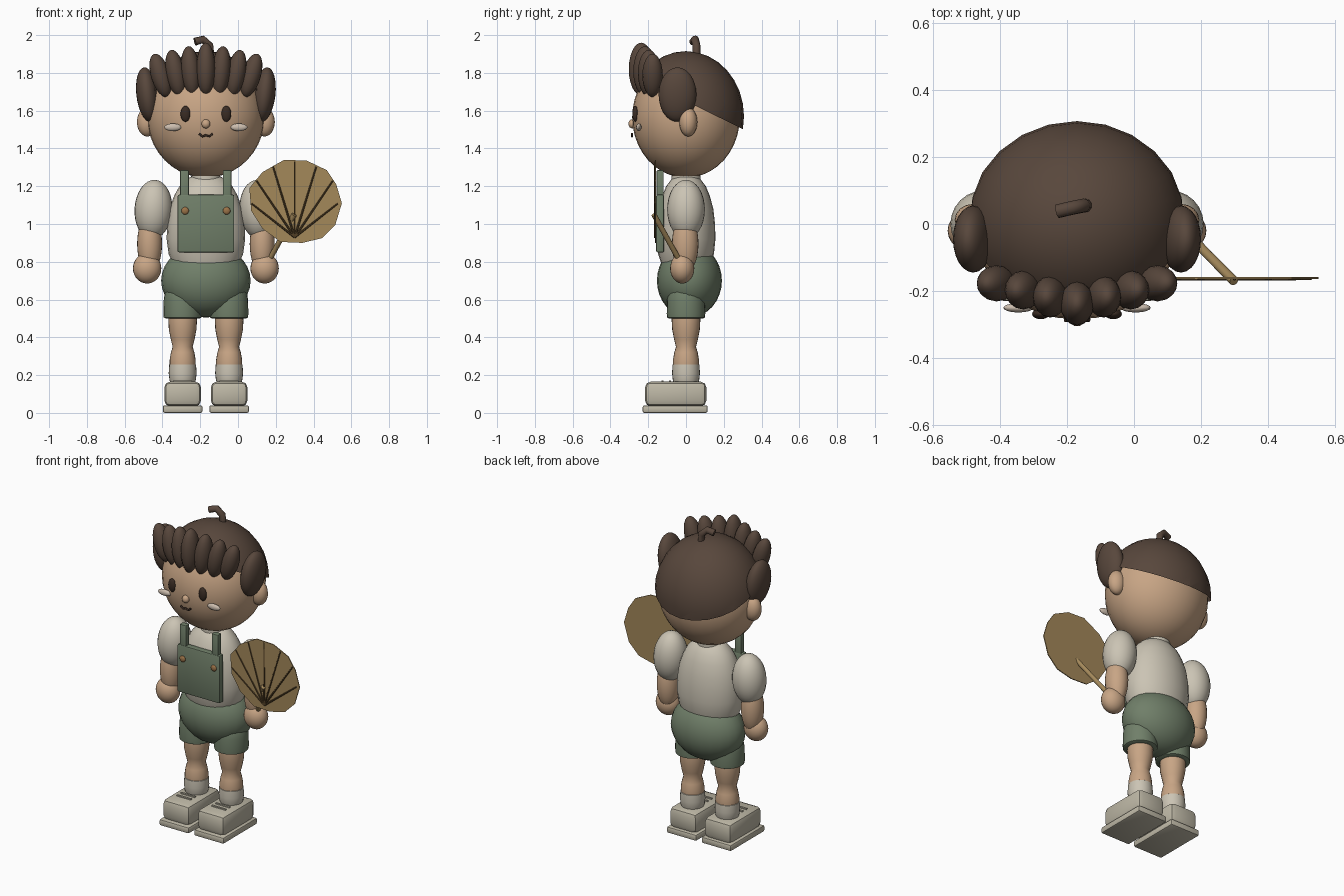
import bpy, bmesh, math
from mathutils import Vector, Matrix

if "Cube" in bpy.data.objects:
    bpy.data.objects.remove(bpy.data.objects["Cube"])

CX = -0.17  # centre line of the figure (the fan sticks out to +x)


def material(name, r, g, b):
    m = bpy.data.materials.new(name)
    lin = [((c / 255 + 0.055) / 1.055) ** 2.4 for c in (r, g, b)]
    m.diffuse_color = (*lin, 1)
    m.use_nodes = True
    m.node_tree.nodes["Principled BSDF"].inputs["Base Color"].default_value = m.diffuse_color
    return m


SKIN = material("skin", 200, 165, 133)
HAIR = material("dark brown hair", 88, 71, 60)
DARK = material("dark features", 58, 44, 36)
SHIRT = material("cream shirt", 203, 196, 180)
GREEN = material("sage green", 112, 127, 105)
SHOE = material("stone shoe", 190, 184, 166)
CHEEK = material("pale cheek", 205, 190, 175)
STRAW = material("straw", 163, 136, 90)
RIB = material("rib brown", 82, 64, 38)
BUTTON = material("button brown", 155, 115, 72)


def finish(name, bm, mat, angle=40):
    bmesh.ops.recalc_face_normals(bm, faces=bm.faces)
    me = bpy.data.meshes.new(name)
    bm.to_mesh(me)
    bm.free()
    me.materials.append(mat)
    me.shade_smooth()
    me.set_sharp_from_angle(angle=math.radians(angle))
    ob = bpy.data.objects.new(name, me)
    bpy.context.collection.objects.link(ob)
    return ob


def ball(name, loc, half, mat, tilt=0, seg=24, rings=16, cut=None):
    """Ellipsoid, tilted about y; cut = (point, normal) keeps the normal side."""
    bm = bmesh.new()
    bmesh.ops.create_uvsphere(bm, u_segments=seg, v_segments=rings, radius=1)
    M = Matrix.Translation(loc) @ Matrix.Rotation(tilt, 4, 'Y') @ Matrix.Diagonal((*half, 1))
    bm.transform(M)
    if cut:
        bmesh.ops.bisect_plane(bm, geom=bm.verts[:] + bm.edges[:] + bm.faces[:],
                               plane_co=cut[0], plane_no=cut[1], clear_inner=True)
    return finish(name, bm, mat)


def lathe(name, profile, x, y, mat, sy=1.0, seg=24):
    """Closed solid of revolution from (z, radius) pairs."""
    bm = bmesh.new()
    rows = []
    for z, r in profile:
        rows.append([bm.verts.new((x + r * math.cos(2 * math.pi * i / seg),
                                   y + sy * r * math.sin(2 * math.pi * i / seg), z)) for i in range(seg)])
    for a, b in zip(rows, rows[1:]):
        for i in range(seg):
            j = (i + 1) % seg
            bm.faces.new((a[i], a[j], b[j], b[i]))
    bm.faces.new(rows[0])
    bm.faces.new(rows[-1])
    return finish(name, bm, mat)


def box(name, lo, hi, mat, bevel=0.0, segments=2):
    bm = bmesh.new()
    bmesh.ops.create_cube(bm, size=1)
    lo, hi = Vector(lo), Vector(hi)
    bm.transform(Matrix.Translation((lo + hi) / 2) @ Matrix.Diagonal((*(hi - lo), 1)))
    if bevel:
        bmesh.ops.bevel(bm, geom=bm.edges[:], offset=bevel, segments=segments,
                        profile=0.5, affect='EDGES')
    return finish(name, bm, mat, 30)


def rod(name, p, q, r1, r2, mat, seg=12):
    p, q = Vector(p), Vector(q)
    bm = bmesh.new()
    bmesh.ops.create_cone(bm, cap_ends=True, segments=seg, radius1=r1, radius2=r2, depth=(q - p).length)
    bm.transform(Matrix.Translation((p + q) / 2) @ (q - p).to_track_quat('Z', 'Y').to_matrix().to_4x4())
    return finish(name, bm, mat)


def tube(name, pts, r, mat):
    cu = bpy.data.curves.new(name, 'CURVE')
    cu.dimensions = '3D'
    cu.bevel_depth = r
    cu.bevel_resolution = 3
    cu.use_fill_caps = True
    sp = cu.splines.new('POLY')
    sp.points.add(len(pts) - 1)
    for s, p in zip(sp.points, pts):
        s.co = (*p, 1)
    cu.materials.append(mat)
    ob = bpy.data.objects.new(name, cu)
    bpy.context.collection.objects.link(ob)


# Head, hair cap cut on a slope, and curl
ball("head", (CX, 0, 1.565), (0.31, 0.285, 0.32), SKIN, seg=32, rings=20)
ball("hair_cap", (CX, 0, 1.57), (0.327, 0.307, 0.345), HAIR,
     cut=((CX, 0, 1.65), Vector((0, 0.49, 1)).normalized()))
tube("hair_curl", [(-0.145, 0.055, 1.89), (-0.15, 0.055, 1.945), (-0.185, 0.048, 1.977),
                   (-0.228, 0.038, 1.965)], 0.021, HAIR)

# Fringe: seven clumps fanning out from the centre
for i in range(-3, 4):
    a = abs(i)
    ball(f"fringe_clump_{i + 4}", (CX + 0.08 * i, -0.237 + 0.02 * a, 1.82 - 0.011 * a),
         (0.051, 0.066 - 0.004 * a, 0.14 - 0.007 * a), HAIR, tilt=0.095 * i, seg=16, rings=12)

# Face centre
ball("nose", (CX, -0.285, 1.53), (0.023, 0.02, 0.024), SKIN, seg=16, rings=10)
tube("mouth", [(CX + x, -0.286, z) for x, z in
               ((-0.036, 1.478), (-0.018, 1.464), (0, 1.470), (0.018, 1.464), (0.036, 1.478))], 0.006, DARK)

# Neck, torso and shorts body
lathe("neck", [(1.2, 0.075), (1.3, 0.075)], CX, 0, SKIN)
lathe("shirt_torso", [(0.78, 0.17), (0.84, 0.197), (0.92, 0.208), (1.0, 0.205), (1.08, 0.193),
                      (1.15, 0.168), (1.2, 0.14), (1.235, 0.105), (1.25, 0.08)], CX, 0, SHIRT, sy=0.75)
lathe("shirt_collar", [(1.2, 0.078), (1.255, 0.078)], CX, 0, SHIRT)
ball("shorts_body", (CX, 0.018, 0.70), (0.237, 0.172, 0.195), GREEN)
box("bib", (CX - 0.15, -0.158, 0.85), (CX + 0.15, -0.116, 1.155), GREEN, 0.008)

for side, s in (("left", -1), ("right", 1)):
    def X(d):
        return CX + s * d

    # Face and hair sides
    ball(f"{side}_eye", (X(0.108), -0.268, 1.583), (0.026, 0.016, 0.042), DARK, seg=16, rings=12)
    ball(f"{side}_cheek", (X(0.175), -0.25, 1.512), (0.045, 0.014, 0.02), CHEEK, seg=16, rings=10)
    ball(f"{side}_ear", (X(0.31), 0.012, 1.54), (0.055, 0.048, 0.077), SKIN, seg=16, rings=12)
    ball(f"{side}_side_hair", (X(0.31), -0.045, 1.685), (0.058, 0.1, 0.145), HAIR, tilt=s * 0.12)

    # Straps and buttons
    box(f"{side}_strap", (X(0.113) - 0.023, -0.155, 1.10), (X(0.113) + 0.023, -0.118, 1.285), GREEN, 0.006)
    ball(f"{side}_button", (X(0.11), -0.16, 1.07), (0.02, 0.01, 0.02), BUTTON, seg=16, rings=8)

    # Arms
    ball(f"{side}_sleeve", (X(0.278), 0, 1.077), (0.1, 0.1, 0.157), SHIRT, tilt=-s * 0.06)
    ball(f"{side}_forearm", (X(0.298), -0.004, 0.895), (0.066, 0.07, 0.155), SKIN)
    ball(f"{side}_hand", (X(0.311), -0.02, 0.765), (0.075, 0.064, 0.08), SKIN)

    # Legs
    x = X(0.123)
    lathe(f"{side}_shorts_leg", [(0.5, 0.09), (0.505, 0.1), (0.525, 0.102), (0.6, 0.1),
                                 (0.645, 0.093), (0.68, 0.075)], x, 0, GREEN)
    lathe(f"{side}_leg", [(0.58, 0.07), (0.49, 0.076), (0.44, 0.073), (0.39, 0.063), (0.35, 0.053),
                          (0.32, 0.062), (0.28, 0.069), (0.24, 0.069), (0.18, 0.06)], x, 0, SKIN)
    lathe(f"{side}_sock", [(0.15, 0.062), (0.175, 0.07), (0.21, 0.074), (0.255, 0.071), (0.262, 0.062)],
          x, 0, SHIRT)

    # Shoes
    box(f"{side}_sole", (x - 0.105, -0.23, 0), (x + 0.105, 0.115, 0.04), SHOE, 0.01)
    box(f"{side}_shoe", (x - 0.097, -0.217, 0.035), (x + 0.097, 0.108, 0.165), SHOE, 0.03, 2)
    for k, y in enumerate((-0.125, -0.085)):
        box(f"{side}_lace_{k + 1}", (x - 0.05, y - 0.006, 0.163), (x + 0.05, y + 0.006, 0.172), SHOE)

# Hand fan: flat faceted leaf
outline = [(0.245, 1.34), (0.365, 1.335), (0.47, 1.285), (0.52, 1.21), (0.55, 1.11), (0.515, 0.995),
           (0.445, 0.925), (0.34, 0.90), (0.225, 0.905), (0.13, 0.975), (0.07, 1.07), (0.06, 1.19),
           (0.13, 1.275)]
bm = bmesh.new()
leaf = bm.faces.new([bm.verts.new((x, -0.164, z)) for x, z in outline])
ext = bmesh.ops.extrude_face_region(bm, geom=[leaf])
bmesh.ops.translate(bm, vec=(0, 0.006, 0),
                    verts=[v for v in ext["geom"] if isinstance(v, bmesh.types.BMVert)])
finish("fan_leaf", bm, STRAW, 30)

# Fan ribs on the front face, and the handle
for k, (deg, length) in enumerate(((-52, 0.29), (-34, 0.36), (-17, 0.39), (0, 0.4),
                                   (17, 0.39), (34, 0.36), (52, 0.29))):
    a = math.radians(deg)
    rod(f"fan_rib_{k + 1}", (0.3, -0.164, 0.93),
        (0.3 + length * math.sin(a), -0.164, 0.93 + length * math.cos(a)), 0.006, 0.004, RIB, 6)
rod("fan_handle", (0.155, -0.025, 0.79), (0.298, -0.17, 1.05), 0.014, 0.014, STRAW)
